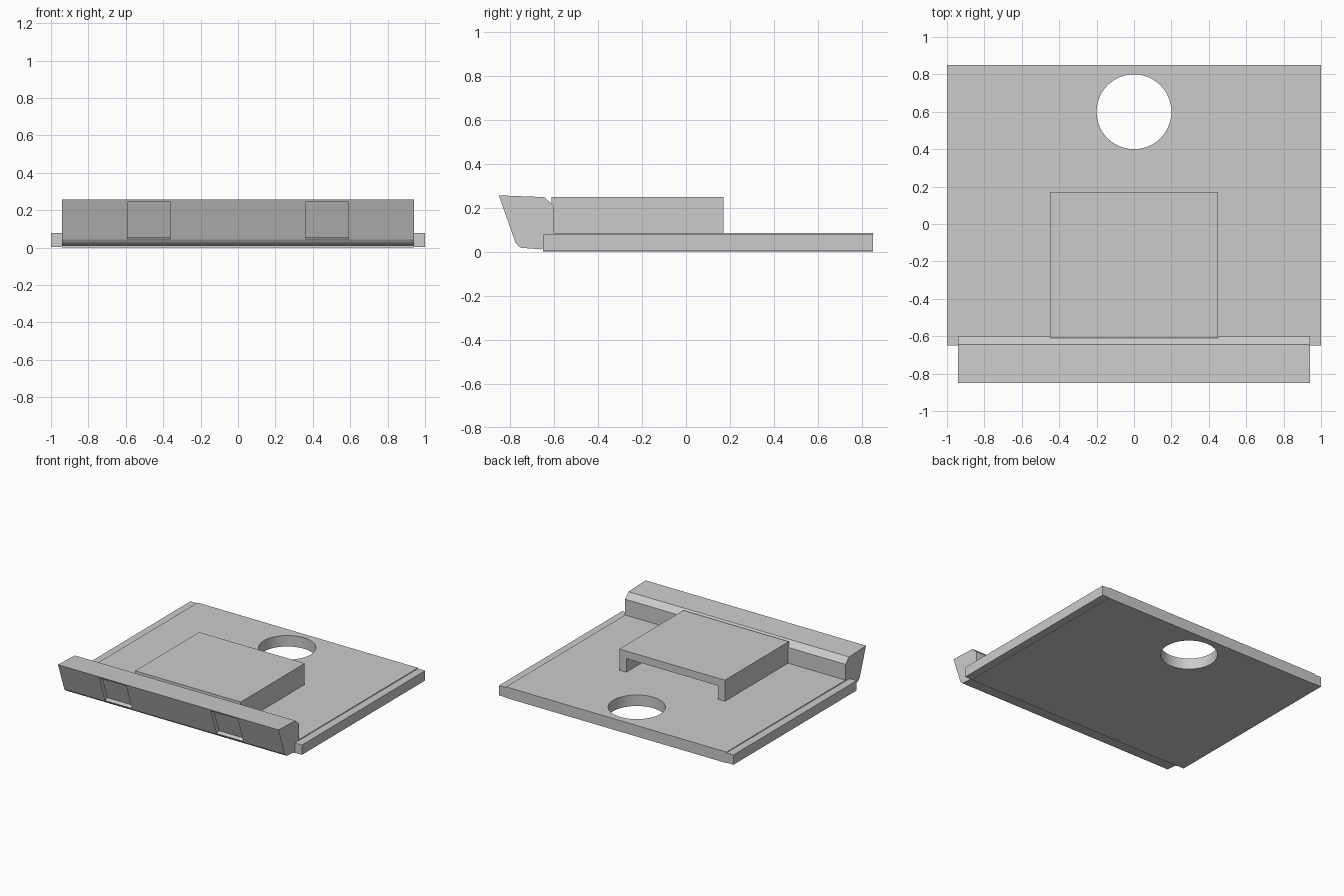
import bpy
import bmesh
import math
from mathutils import Vector

cube = bpy.data.objects.get("Cube")
if cube:
    bpy.data.objects.remove(cube, do_unlink=True)

grey = bpy.data.materials.new("plain grey")
grey.use_nodes = True
colour = (0.6, 0.6, 0.6, 1)
grey.diffuse_color = colour
grey.node_tree.nodes["Principled BSDF"].inputs["Base Color"].default_value = colour


def extrude(name, outline, vector):
    """Solid made by sweeping a closed outline along a vector."""
    bm = bmesh.new()
    face = bm.faces.new([bm.verts.new(p) for p in outline])
    moved = bmesh.ops.extrude_face_region(bm, geom=[face])["geom"]
    verts = [g for g in moved if isinstance(g, bmesh.types.BMVert)]
    bmesh.ops.translate(bm, verts=verts, vec=vector)
    bmesh.ops.recalc_face_normals(bm, faces=bm.faces)
    mesh = bpy.data.meshes.new(name)
    bm.to_mesh(mesh)
    bm.free()
    mesh.materials.append(grey)
    obj = bpy.data.objects.new(name, mesh)
    bpy.context.collection.objects.link(obj)
    return obj


def cut(obj, cutter):
    mod = obj.modifiers.new(cutter.name, "BOOLEAN")
    mod.operation = "DIFFERENCE"
    mod.solver = "EXACT"
    mod.object = cutter
    cutter.hide_render = True
    cutter.hide_viewport = True
    cutter.display_type = "WIRE"


# Base plate: cross-section with slightly recessed side ledges
half = [(0.94, 0), (0.94, 0.003), (1, 0.003), (1, 0.079), (0.94, 0.079), (0.94, 0.085)]
section = half + [(-x, z) for x, z in reversed(half)]
plate = extrude("base_plate", [(x, -0.65, z) for x, z in section], (0, 1.5, 0))

# Round hole near the back
angles = [math.tau * i / 64 for i in range(64)]
ring = [(0.2 * math.cos(a), 0.6 + 0.2 * math.sin(a), -0.1) for a in angles]
cut(plate, extrude("hole_cutter", ring, (0, 0, 0.4)))

# Raised cover: channel open at the back
half = [(0.45, 0.08), (0.45, 0.248), (-0.45, 0.248), (-0.45, 0.08)]
inner = [(-0.39, 0.08), (-0.39, 0.19), (0.39, 0.19), (0.39, 0.08)]
extrude("raised_cover", [(x, -0.61, z) for x, z in half + inner], (0, 0.78, 0))

# Front bar with sloped face and chamfered edges
profile = [(-0.85, 0.256), (-0.643, 0.248), (-0.6, 0.207), (-0.6, 0.04),
           (-0.66, 0.011), (-0.75, 0.018), (-0.762, 0.026), (-0.775, 0.043)]
bar = extrude("front_bar", [(-0.94, y, z) for y, z in profile], (1.88, 0, 0))

# Two shallow pockets, sunk square to the sloped face
low, high = Vector((0, -0.775, 0.043)), Vector((0, -0.85, 0.256))
slope = (high - low).normalized()
inward = Vector((0, slope.z, -slope.y))
bottom, top = low + slope * 0.002, high - slope * 0.012
corners = [bottom - inward * 0.05, top - inward * 0.05,
           top + inward * 0.03, bottom + inward * 0.03]
for side, x in (("right", -0.59), ("left", 0.36)):
    outline = [p + Vector((x, 0, 0)) for p in corners]
    cut(bar, extrude(side + "_pocket_cutter", outline, (0.23, 0, 0)))

# Smooth the round hole while keeping edges sharp
bpy.ops.object.select_all(action="DESELECT")
plate.select_set(True)
bpy.context.view_layer.objects.active = plate
bpy.ops.object.shade_smooth_by_angle(angle=math.radians(30))
